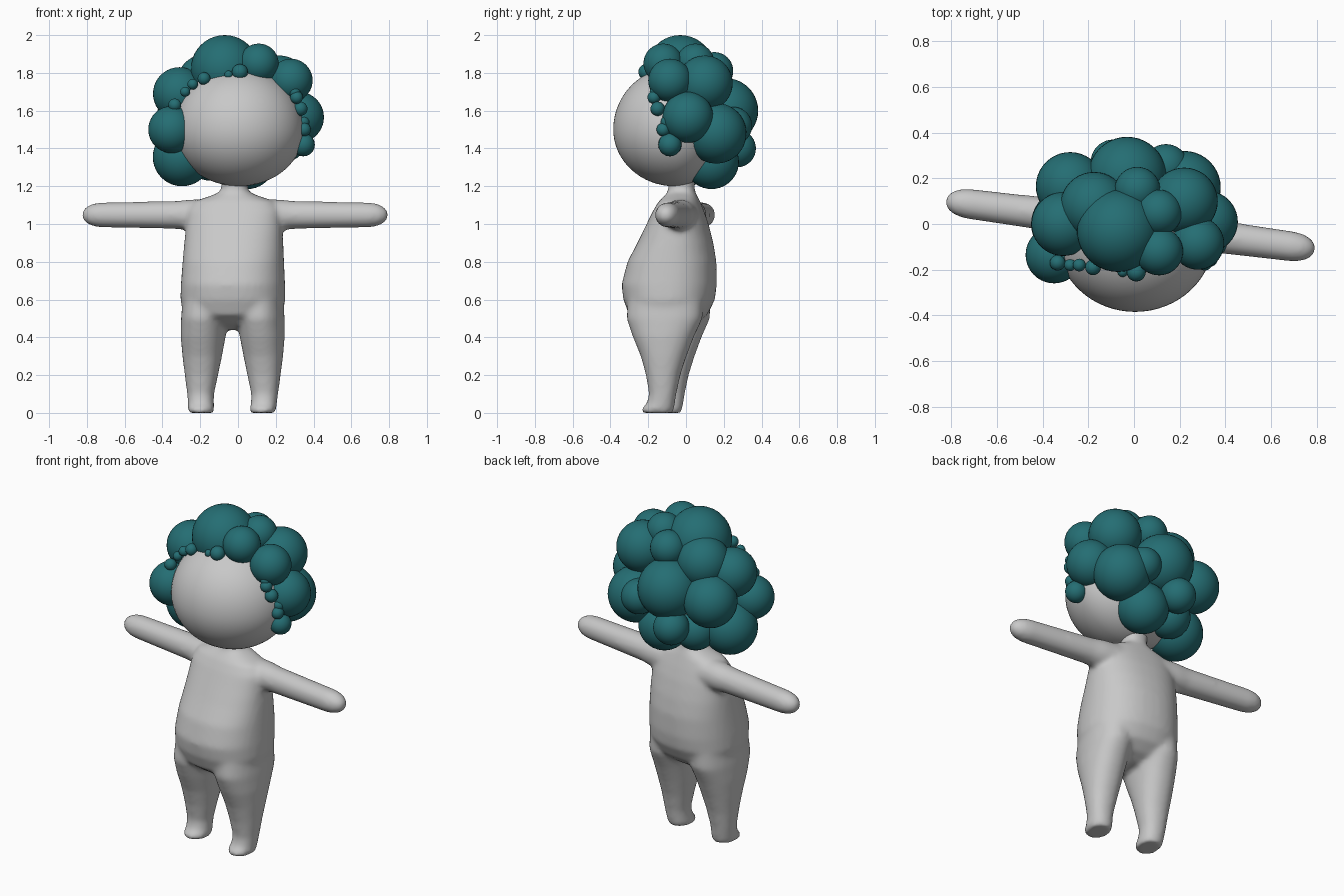
import bpy
import bmesh
from math import cos, sin, pi, radians, copysign
from mathutils import Vector

cube = bpy.data.objects.get("Cube")
if cube:
    bpy.data.objects.remove(cube, do_unlink=True)


def make_material(name, color):
    mat = bpy.data.materials.new(name)
    mat.use_nodes = True
    mat.diffuse_color = color
    shader = next(n for n in mat.node_tree.nodes if n.type == 'BSDF_PRINCIPLED')
    shader.inputs["Base Color"].default_value = color
    return mat


skin_gray = make_material("skin gray", (0.58, 0.58, 0.58, 1))
hair_teal = make_material("hair teal", (0.018, 0.155, 0.172, 1))


def make_object(name, bm, mat):
    bmesh.ops.recalc_face_normals(bm, faces=bm.faces)
    for face in bm.faces:
        face.smooth = True
    mesh = bpy.data.meshes.new(name)
    bm.to_mesh(mesh)
    bm.free()
    mesh.materials.append(mat)
    obj = bpy.data.objects.new(name, mesh)
    bpy.context.collection.objects.link(obj)
    return obj


def loft(bm, rings, place, power=2.0, sides=40):
    """Closed loft of superellipse rings (t, center a, radius a, center b, radius b)."""
    def bend(value):
        return copysign(abs(value) ** (2 / power), value)

    loops = []
    for t, ca, ra, cb, rb in rings:
        angles = [2 * pi * i / sides for i in range(sides)]
        loops.append([bm.verts.new(place(t, ca + ra * bend(cos(w)), cb + rb * bend(sin(w))))
                      for w in angles])
    for low, high in zip(loops, loops[1:]):
        for i in range(sides):
            j = (i + 1) % sides
            bm.faces.new((low[i], low[j], high[j], high[i]))
    bm.faces.new(loops[0])
    bm.faces.new(loops[-1])


# Body: torso and neck, height with half width and depth
torso = [
    (0.44, 0, 0.10, -0.09, 0.07),
    (0.47, 0, 0.20, -0.09, 0.14),
    (0.52, 0, 0.26, -0.095, 0.205),
    (0.60, 0, 0.277, -0.09, 0.24),
    (0.68, 0, 0.275, -0.09, 0.25),
    (0.80, 0, 0.268, -0.075, 0.233),
    (0.90, 0, 0.262, -0.057, 0.198),
    (1.00, 0, 0.255, -0.045, 0.16),
    (1.07, 0, 0.25, -0.04, 0.13),
    (1.12, 0, 0.215, -0.035, 0.105),
    (1.15, 0, 0.125, -0.027, 0.085),
    (1.17, 0, 0.075, -0.024, 0.072),
    (1.20, 0, 0.068, -0.024, 0.068),
    (1.26, 0, 0.08, -0.024, 0.08),
]
# Leg with a small foot
leg = [
    (0.0, 0.165, 0.064, -0.13, 0.08),
    (0.02, 0.165, 0.07, -0.13, 0.088),
    (0.05, 0.168, 0.068, -0.112, 0.074),
    (0.10, 0.171, 0.071, -0.102, 0.072),
    (0.20, 0.167, 0.088, -0.10, 0.091),
    (0.30, 0.163, 0.104, -0.098, 0.121),
    (0.40, 0.158, 0.117, -0.10, 0.161),
    (0.50, 0.150, 0.123, -0.095, 0.202),
    (0.60, 0.140, 0.125, -0.09, 0.20),
]
# Arm, from inside the shoulder to the rounded tip
arm_radii = [(0.1, 0.085), (0.24, 0.082), (0.31, 0.074), (0.5, 0.07), (0.72, 0.066),
             (0.765, 0.058), (0.8, 0.04), (0.818, 0.014)]
arm = [(x, -0.005, r, 1.048, r) for x, r in arm_radii]

bm = bmesh.new()
loft(bm, torso, lambda t, a, b: (a, b, t), power=2.3)
for side in (-1, 1):
    loft(bm, leg, lambda t, a, b: (side * a, b, t), power=2.2)
    loft(bm, arm, lambda t, a, b: (side * t, a, b))
body = make_object("body", bm, skin_gray)
body.location.x = -0.015
body.rotation_euler.z = radians(-7.5)
fuse = body.modifiers.new("fuse", 'REMESH')
fuse.mode = 'VOXEL'
fuse.voxel_size = 0.013
fuse.use_smooth_shade = True
soften = body.modifiers.new("soften", 'SMOOTH')
soften.factor = 0.5
soften.iterations = 10

# Head: egg with a longer front and crown
bm = bmesh.new()
bmesh.ops.create_uvsphere(bm, u_segments=64, v_segments=32, radius=1)
for v in bm.verts:
    v.co.x *= 0.345
    v.co.y *= 0.325 if v.co.y < 0 else 0.26
    v.co.z *= 0.33 if v.co.z > 0 else 0.3
head = make_object("head", bm, skin_gray)
head.location = (0.005, -0.06, 1.5)

# Hair: big curls (x, y, z, radius)
curls = [
    (-.07, -.03, 1.82, .18), (-.03, .21, 1.6, .172), (-.296, .0, 1.355, .155),
    (.05, .135, 1.33, .145), (-.35, -.135, 1.5, .125), (-.31, .0, 1.69, .14),
    (-.28, .165, 1.57, .15), (-.175, .08, 1.75, .148), (.015, .15, 1.81, .1),
    (.11, -.12, 1.85, .105), (.11, .05, 1.855, .1), (.28, -.085, 1.76, .115),
    (.22, .1, 1.745, .147), (.32, .01, 1.565, .135), (.22, .16, 1.48, .16),
    (.14, .25, 1.52, .1), (-.09, .27, 1.4, .1), (-.15, .12, 1.35, .12),
]
# Small beads of hair along the hairline
beads = [
    (.345, -.085, 1.42, .062), (.35, -.12, 1.5, .036), (.345, -.1, 1.54, .034),
    (.33, -.15, 1.61, .038), (.31, -.17, 1.67, .034), (.3, -.16, 1.7, .032),
    (.01, -.21, 1.805, .042), (-.05, -.21, 1.79, .022), (-.18, -.19, 1.77, .034),
    (-.24, -.18, 1.74, .028), (-.28, -.18, 1.7, .026), (-.335, -.17, 1.63, .034),
]


def add_balls(name, balls, segments):
    bm = bmesh.new()
    for x, y, z, r in balls:
        made = bmesh.ops.create_uvsphere(bm, u_segments=segments,
                                         v_segments=segments // 2, radius=r)
        bmesh.ops.translate(bm, verts=made["verts"], vec=Vector((x, y, z)))
    return make_object(name, bm, hair_teal)


add_balls("hair_curls", curls, 40)
add_balls("hairline_beads", beads, 20)
